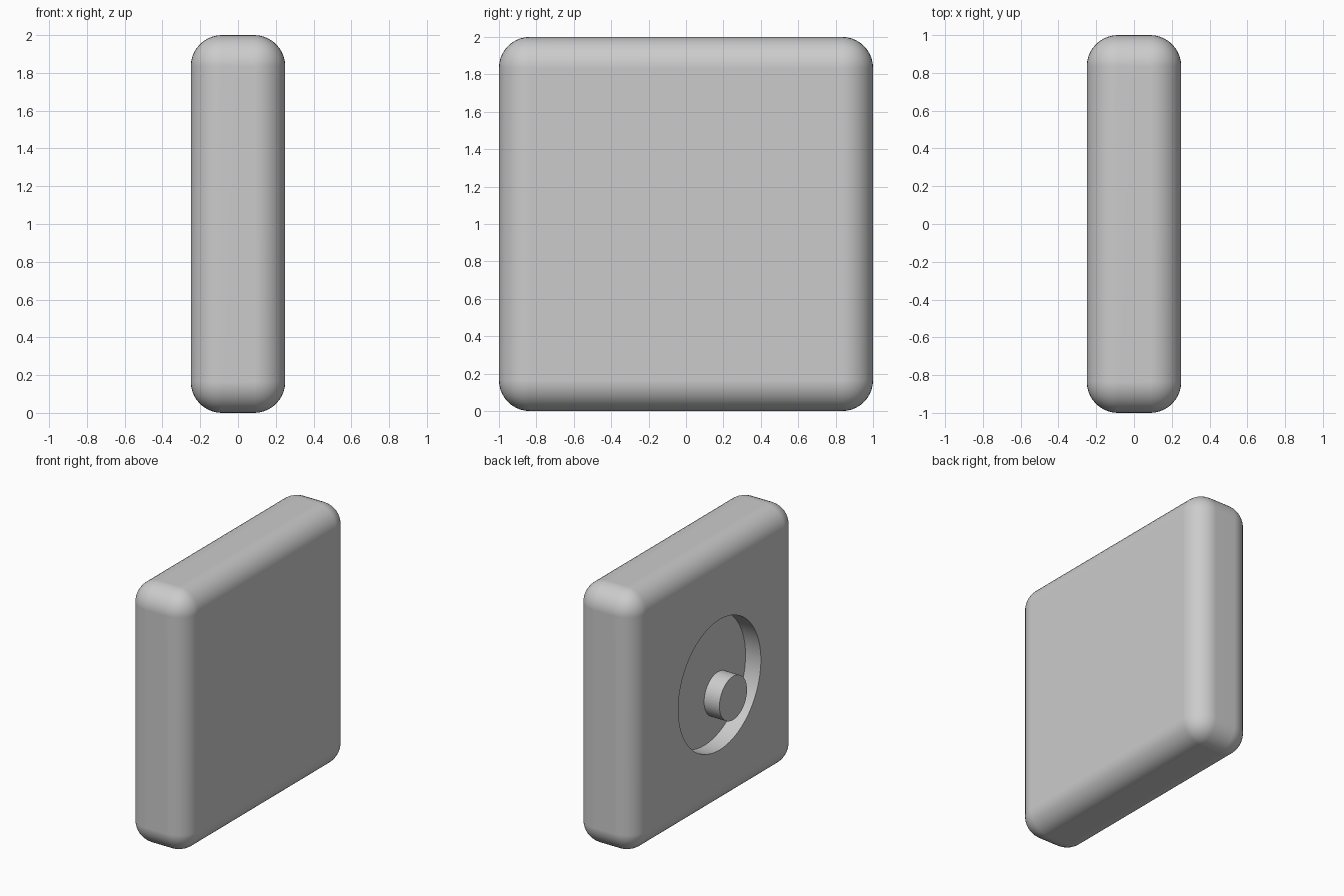
import bpy
import bmesh
from math import pi, radians
from mathutils import Matrix, Vector

if "Cube" in bpy.data.objects:
    bpy.data.objects.remove(bpy.data.objects["Cube"], do_unlink=True)

THICK, SIZE, ROUND = 0.5, 2.0, 0.165
FACE_X = -THICK / 2
DEPTH = 0.13

grey = bpy.data.materials.new("plain grey")
grey.use_nodes = True
grey.diffuse_color = (0.6, 0.6, 0.6, 1)
grey.node_tree.nodes["Principled BSDF"].inputs["Base Color"].default_value = (0.6, 0.6, 0.6, 1)


def add_object(name, bm):
    mesh = bpy.data.meshes.new(name)
    bm.to_mesh(mesh)
    bm.free()
    mesh.materials.append(grey)
    obj = bpy.data.objects.new(name, mesh)
    bpy.context.collection.objects.link(obj)
    return obj


def disc(name, radius, x_min, x_max, y, z):
    """Cylinder lying along x."""
    bm = bmesh.new()
    place = Matrix.Translation(((x_min + x_max) / 2, y, z)) @ Matrix.Rotation(pi / 2, 4, "Y")
    bmesh.ops.create_cone(bm, cap_ends=True, segments=96, radius1=radius,
                          radius2=radius, depth=x_max - x_min, matrix=place)
    return add_object(name, bm)


def activate(obj):
    bpy.ops.object.select_all(action="DESELECT")
    obj.select_set(True)
    bpy.context.view_layer.objects.active = obj


# Rounded slab
bm = bmesh.new()
bmesh.ops.create_cube(bm, size=1)
bmesh.ops.scale(bm, vec=Vector((THICK, SIZE, SIZE)), verts=bm.verts)
bmesh.ops.translate(bm, vec=Vector((0, 0, SIZE / 2)), verts=bm.verts)
bmesh.ops.bevel(bm, geom=bm.edges[:], offset=ROUND, offset_type="OFFSET",
                segments=10, profile=0.5, affect="EDGES")
slab = add_object("rounded_slab", bm)

# Round recess cut into the right side
cutter = disc("recess_cutter", 0.5, FACE_X - 0.2, FACE_X + DEPTH, -0.05, 0.95)
cutter.hide_render = True
activate(slab)
cut = slab.modifiers.new("recess", "BOOLEAN")
cut.operation = "DIFFERENCE"
cut.solver = "EXACT"
cut.object = cutter
bpy.ops.object.modifier_apply(modifier=cut.name)
bpy.data.objects.remove(cutter, do_unlink=True)

# Off-centre peg standing on the recess floor, level with the face
peg = disc("recess_peg", 0.167, FACE_X, FACE_X + DEPTH + 0.02, -0.215, 0.785)

# Smooth rounded surfaces with crisp rims
for obj in (slab, peg):
    activate(obj)
    bpy.ops.object.shade_smooth_by_angle(angle=radians(30))
    normals = obj.modifiers.new("flat face normals", "WEIGHTED_NORMAL")
    normals.keep_sharp = True
